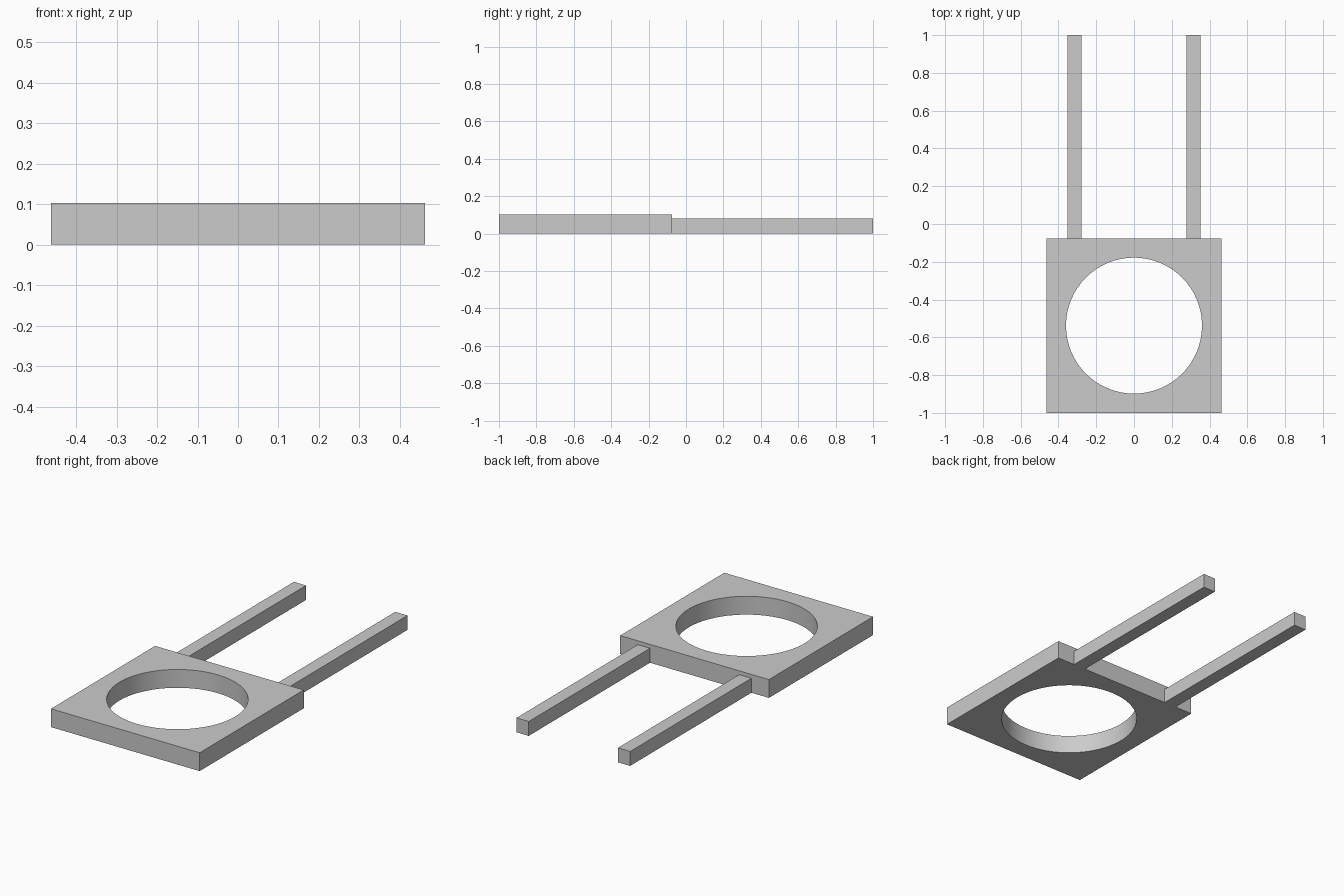
import bpy
import bmesh
from mathutils import Matrix, Vector

cube = bpy.data.objects.get("Cube")
if cube:
    bpy.data.objects.remove(cube, do_unlink=True)

# Single plain grey material
grey = bpy.data.materials.new("plain_grey")
grey.use_nodes = True
colour = (0.6, 0.6, 0.6, 1)
grey.diffuse_color = colour
grey.node_tree.nodes["Principled BSDF"].inputs["Base Color"].default_value = colour

HALF = 0.462          # half width of the square plate
JOIN = -1 + 2 * HALF  # where the plate ends and the bars begin


def add_object(name, bm):
    mesh = bpy.data.meshes.new(name)
    bmesh.ops.recalc_face_normals(bm, faces=bm.faces)
    bm.to_mesh(mesh)
    bm.free()
    mesh.materials.append(grey)
    obj = bpy.data.objects.new(name, mesh)
    bpy.context.collection.objects.link(obj)
    return obj


def add_box(name, low, high):
    low, high = Vector(low), Vector(high)
    bm = bmesh.new()
    bmesh.ops.create_cube(bm, size=1, matrix=Matrix.Translation((low + high) / 2)
                          @ Matrix.Diagonal((*(high - low), 1)))
    return add_object(name, bm)


# Square plate with a round opening
plate = add_box("ring_plate", (-HALF, -1, 0), (HALF, JOIN, 0.103))
bm = bmesh.new()
bmesh.ops.create_cone(bm, cap_ends=True, segments=64, radius1=0.36, radius2=0.36,
                      depth=1, matrix=Matrix.Translation((0, -1 + HALF, 0)))
cutter = add_object("opening_cutter", bm)
cutter.hide_render = True
cutter.hide_set(True)
cut = plate.modifiers.new("opening", "BOOLEAN")
cut.operation = "DIFFERENCE"
cut.solver = "EXACT"
cut.object = cutter
bpy.context.view_layer.objects.active = plate
plate.select_set(True)
bpy.ops.object.modifier_apply(modifier=cut.name)
bpy.data.objects.remove(cutter, do_unlink=True)
bpy.ops.object.shade_smooth_by_angle()

# Two parallel bars reaching back from the plate
for name, x in (("left_bar", 0.315), ("right_bar", -0.315)):
    add_box(name, (x - 0.038, JOIN, 0), (x + 0.038, 1, 0.081))
